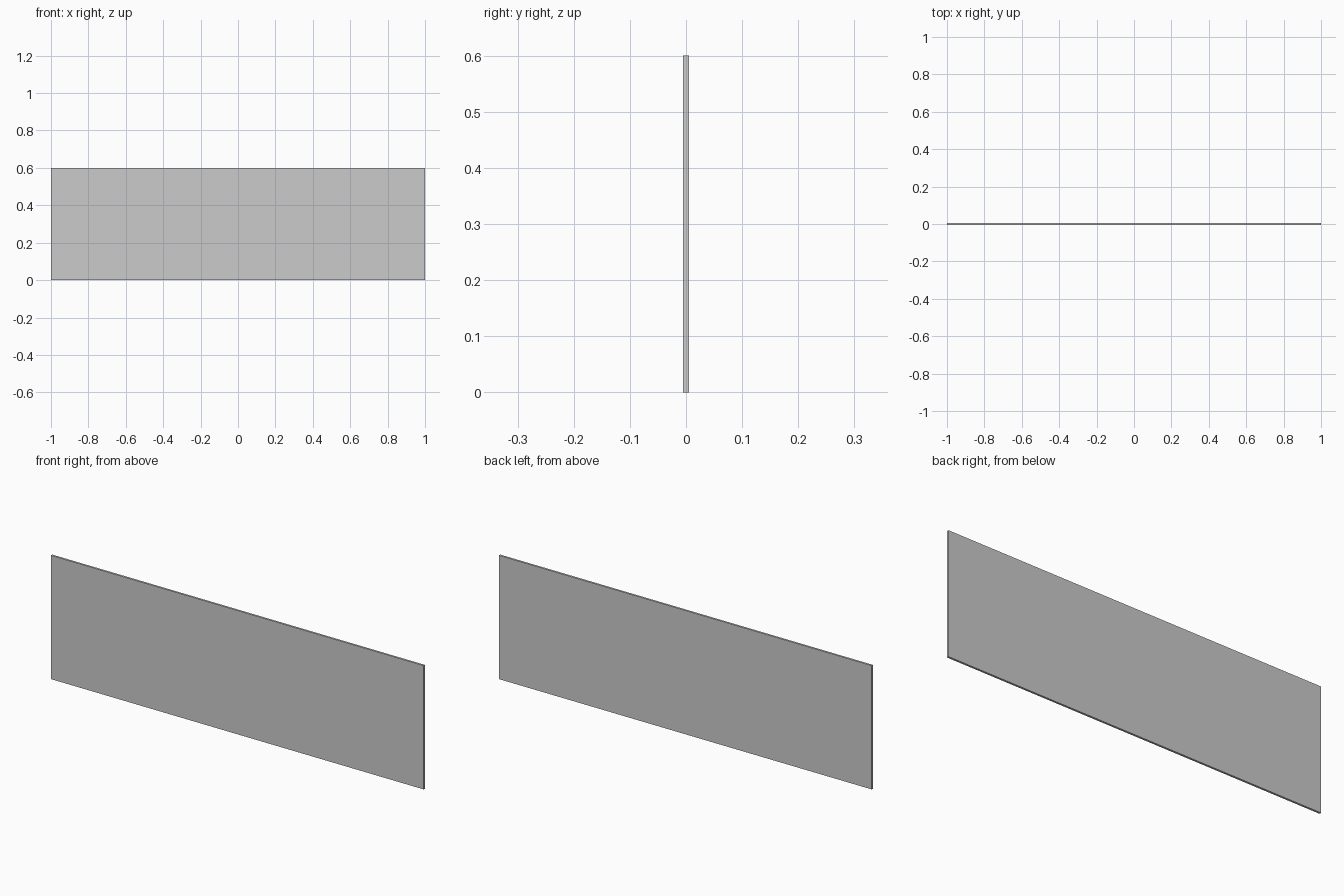
import bpy

if "Cube" in bpy.data.objects:
    bpy.data.objects.remove(bpy.data.objects["Cube"])

COLS, ROWS = 7, 2
WIDTH, HEIGHT, THICK = 2.0, 0.6, 0.01
TILE_W, TILE_H = WIDTH / COLS, HEIGHT / ROWS


def add_tile(col, row):
    """One thin flat slab of the wall panel, butted against its neighbours."""
    x = -WIDTH / 2 + (col + 0.5) * TILE_W
    z = (row + 0.5) * TILE_H
    bpy.ops.mesh.primitive_cube_add(size=1, location=(x, 0, z))
    tile = bpy.context.object
    tile.name = f"panel_tile_{row + 1}_{col + 1}"
    tile.scale = (TILE_W, THICK, TILE_H)
    bpy.ops.object.transform_apply(location=False, rotation=False, scale=True)


# Two rows of seven tiles
for row in range(ROWS):
    for col in range(COLS):
        add_tile(col, row)
